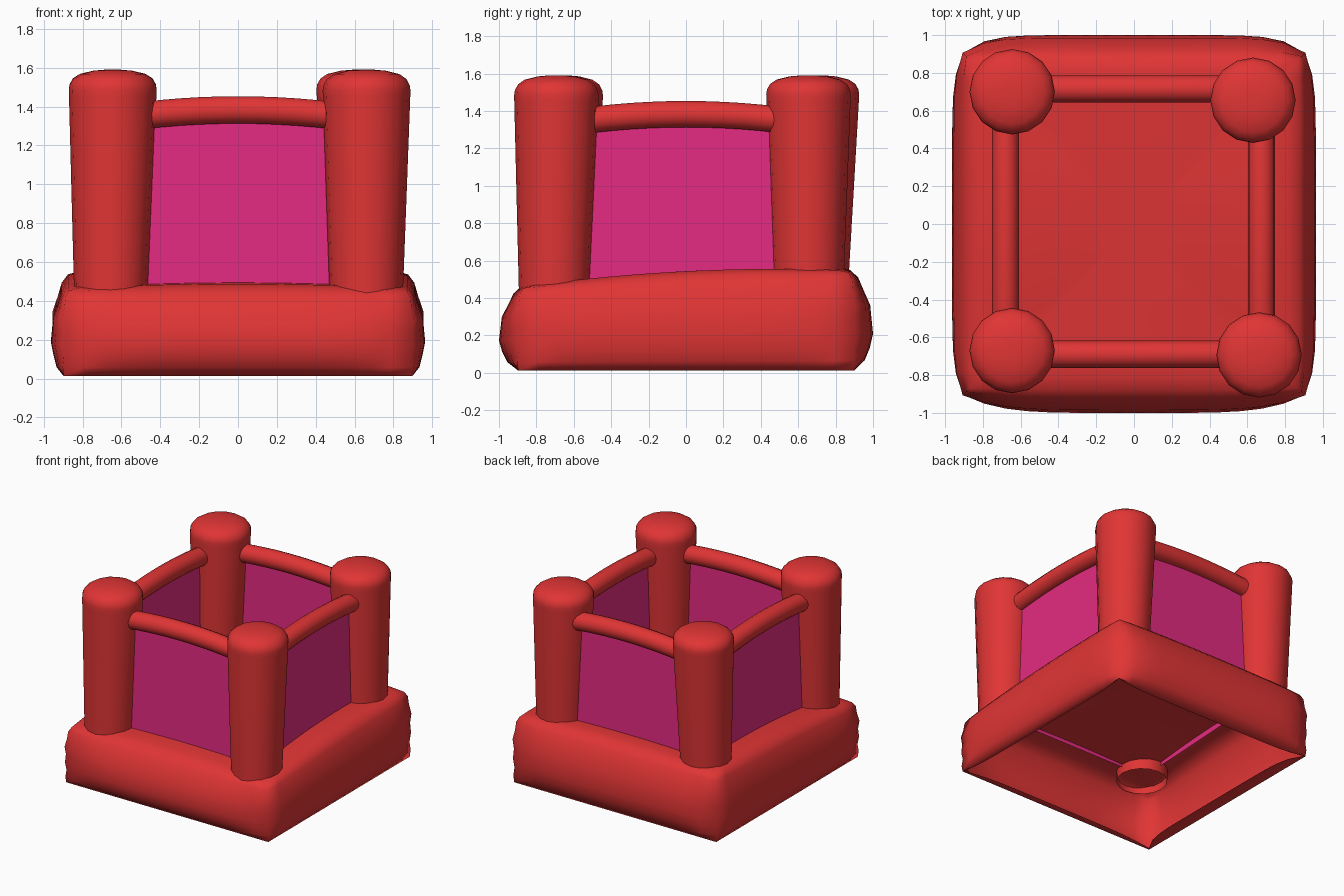
import bpy, bmesh, math
from mathutils import Vector

if "Cube" in bpy.data.objects:
    bpy.data.objects.remove(bpy.data.objects["Cube"])


def material(name, color):
    m = bpy.data.materials.new(name)
    m.diffuse_color = color
    m.use_nodes = True
    m.node_tree.nodes["Principled BSDF"].inputs["Base Color"].default_value = m.diffuse_color
    return m


RED = material("red_vinyl", (0.75, 0.035, 0.035, 1))
PINK = material("pink_mesh", (0.78, 0.024, 0.22, 1))


def finish(bm, name, mat, angle=50):
    me = bpy.data.meshes.new(name)
    bm.to_mesh(me)
    bm.free()
    ob = bpy.data.objects.new(name, me)
    bpy.context.collection.objects.link(ob)
    me.materials.append(mat)
    bpy.ops.object.select_all(action='DESELECT')
    ob.select_set(True)
    bpy.context.view_layer.objects.active = ob
    bpy.ops.object.shade_smooth_by_angle(angle=math.radians(angle))
    return ob


def loft(bm, rings):
    """Skin a list of closed point rings; returns the vertex rings."""
    vr = [[bm.verts.new(p) for p in r] for r in rings]
    n = len(vr[0])
    for a, b in zip(vr, vr[1:]):
        for i in range(n):
            j = (i + 1) % n
            bm.faces.new((a[i], a[j], b[j], b[i]))
    return vr


def floor_z(y):
    return 0.507 + 0.05 * y


# Base: puffy square skirt with pinched corners, open underneath
def base_ring(half, bulge, level, lift, seg=16):
    pts = []
    for side in range(4):                      # front, right, back, left
        power = 8 if side else 5
        depth = 0.058 if side % 2 else 0.095
        if bulge < 0:                          # bottom lip folds inward
            depth = (0.04, 0.03, 0.04, 0.09)[side]
        for k in range(seg):
            t = -1 + 2 * k / seg
            p = Vector((t * half, -half - depth * bulge * (1 - abs(t) ** power)))
            a = side * math.pi / 2
            x = p.x * math.cos(a) - p.y * math.sin(a)
            y = p.x * math.sin(a) + p.y * math.cos(a)
            puff = (0.034 if side % 2 else 0.018) * lift * (1 - t * t)
            pts.append((x, y, 0.012 + level * (floor_z(y) - 0.01) + puff))
    return pts


# Each level: corner half width, side bulge, height fraction, top puff
bm = bmesh.new()
levels = [(0.89, -1, 0.01, 0), (0.898, 0, 0, 0), (0.903, 0.55, 0.1, 0),
          (0.897, 0.9, 0.22, 0), (0.905, 1.0, 0.36, 0), (0.90, 0.97, 0.5, 0),
          (0.907, 0.82, 0.64, 0), (0.894, 0.6, 0.78, 0.1), (0.888, 0.35, 0.9, 0.4),
          (0.87, 0.1, 0.97, 0.7), (0.81, 0, 1.0, 1), (0.72, 0, 1.0, 1),
          (0.45, 0, 1.03, 0.6), (0.2, 0, 1.05, 0)]
rings = loft(bm, [base_ring(*l) for l in levels])
bm.faces.new(rings[-1])
finish(bm, "base", RED, 75)

# Corner columns: tapered tubes with domed tops, (top centre, bottom centre)
columns = {
    "front_left": ((-0.645, -0.67), (-0.655, -0.69)),
    "front_right": ((0.662, -0.693), (0.66, -0.705)),
    "back_left": ((-0.645, 0.70), (-0.655, 0.68)),
    "back_right": ((0.63, 0.655), (0.645, 0.655)),
}
profile = [(0.188, 0), (0.207, 0.5), (0.225, 0.98), (0.226, 1.01), (0.222, 1.035),
           (0.205, 1.065), (0.17, 1.088), (0.10, 1.105), (0.04, 1.11)]
SIDES = 16
for name, (top, bottom) in columns.items():
    bm = bmesh.new()
    z0 = floor_z(bottom[1]) - 0.06
    rings = []
    for r, h in profile:
        c = Vector(bottom).lerp(Vector(top), min(h, 1))
        z = z0 + (1.59 - z0) * h / 1.11
        rings.append([(c.x + r * math.cos(i * math.tau / SIDES),
                       c.y + r * math.sin(i * math.tau / SIDES), z)
                      for i in range(SIDES)])
    vr = loft(bm, rings)
    bm.faces.new(vr[-1])
    finish(bm, name + "_column", RED, 60)

# Arched top rails and the flat walls hanging below them
sides = {"front": (0, -0.69), "back": (0, 0.715), "left": (1, -0.68), "right": (1, 0.675)}
for name, (axis, off) in sides.items():
    def place(u, d, z):
        return (u, off + d, z) if axis == 0 else (off + d, u, z)

    rings = []
    for k in range(11):
        u = -0.5 + 0.1 * k
        zc = 1.383 - 0.12 * u * u
        rings.append([place(u, 0.072 * math.cos(i * math.tau / 14),
                            zc + 0.072 * math.sin(i * math.tau / 14)) for i in range(14)])
    bm = bmesh.new()
    vr = loft(bm, rings)
    bm.faces.new(vr[0][::-1])
    bm.faces.new(vr[-1])
    bmesh.ops.recalc_face_normals(bm, faces=bm.faces[:])
    finish(bm, name + "_rail", RED)

    bm = bmesh.new()
    corners = []
    for u, up in ((-0.53, 0), (0.53, 0), (0.53, 1), (-0.53, 1)):
        y = place(u, 0, 0)[1]
        corners.append(bm.verts.new(place(u, 0, 1.35 if up else floor_z(y) - 0.01)))
    bm.faces.new(corners)
    finish(bm, name + "_wall", PINK)
